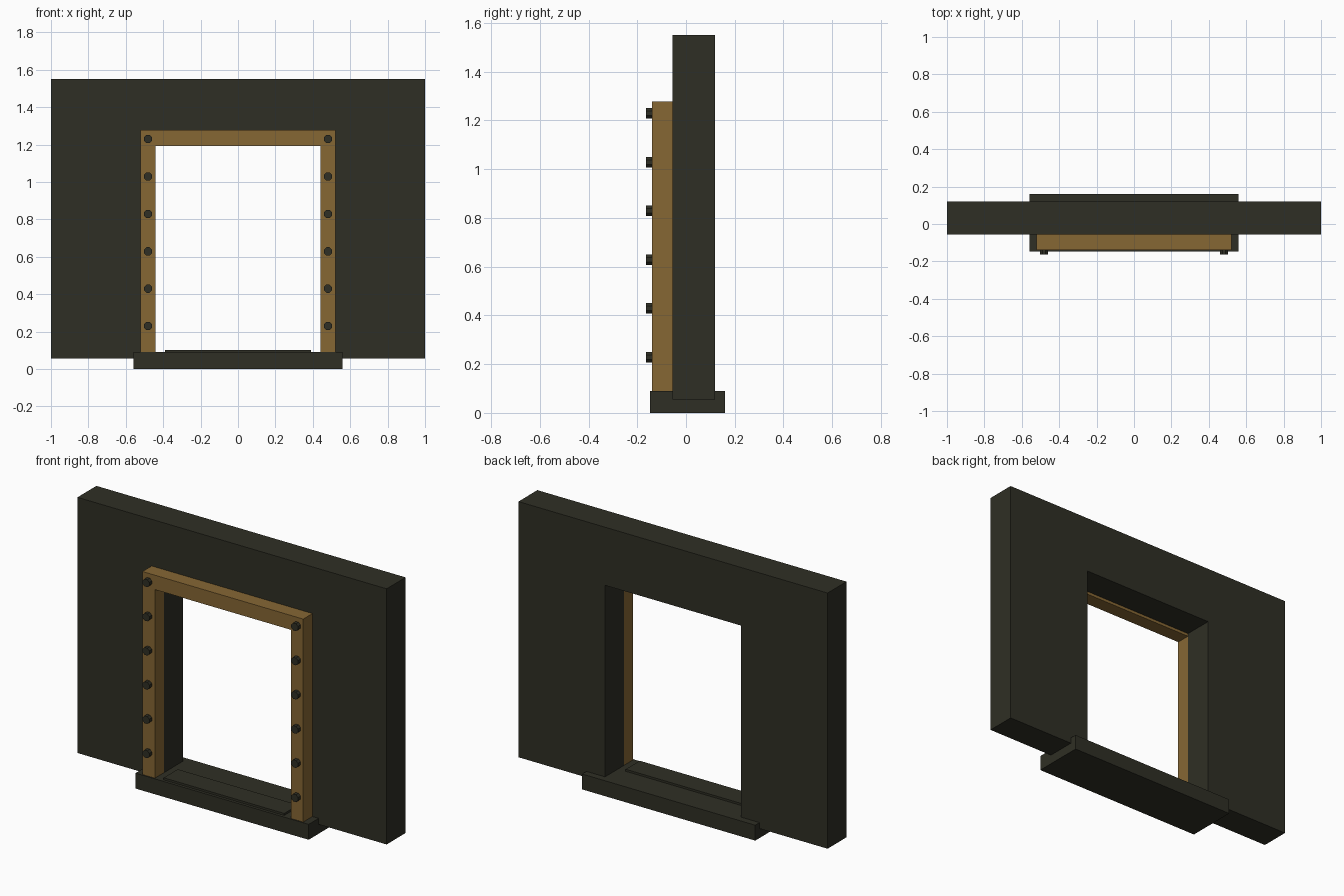
import bpy, bmesh, math
from mathutils import Matrix

if "Cube" in bpy.data.objects:
    bpy.data.objects.remove(bpy.data.objects["Cube"])


def material(name, rgb):
    m = bpy.data.materials.new(name)
    m.diffuse_color = (*rgb, 1)
    m.use_nodes = True
    m.node_tree.nodes["Principled BSDF"].inputs["Base Color"].default_value = m.diffuse_color
    return m


DARK = material("dark stone", (0.028, 0.028, 0.018))
BROWN = material("brown timber", (0.24, 0.135, 0.034))


def finish(bm, name, mat):
    bmesh.ops.recalc_face_normals(bm, faces=bm.faces)
    me = bpy.data.meshes.new(name)
    bm.to_mesh(me)
    bm.free()
    me.materials.append(mat)
    ob = bpy.data.objects.new(name, me)
    bpy.context.collection.objects.link(ob)
    return ob


def box(name, lo, hi, mat):
    bm = bmesh.new()
    size = [b - a for a, b in zip(lo, hi)]
    mid = [(a + b) / 2 for a, b in zip(lo, hi)]
    bmesh.ops.create_cube(bm, size=1, matrix=Matrix.Translation(mid) @ Matrix.Diagonal((*size, 1)))
    return finish(bm, name, mat)


def arch(name, outer, inner, bottom, top, inner_top, y0, y1, mat):
    """Upside-down U profile extruded along y."""
    pts = [(-outer, bottom), (-outer, top), (outer, top), (outer, bottom),
           (inner, bottom), (inner, inner_top), (-inner, inner_top), (-inner, bottom)]
    bm = bmesh.new()
    face = bm.faces.new([bm.verts.new((x, y0, z)) for x, z in pts])
    ext = bmesh.ops.extrude_face_region(bm, geom=[face], use_keep_orig=True)
    verts = [v for v in ext["geom"] if isinstance(v, bmesh.types.BMVert)]
    bmesh.ops.translate(bm, verts=verts, vec=(0, y1 - y0, 0))
    return finish(bm, name, mat)


# Wall with doorway, and timber surround on its front
arch("wall", 1.0, 0.44, 0.055, 1.55, 1.21, -0.055, 0.12, DARK)
arch("door_frame", 0.52, 0.44, 0.09, 1.277, 1.193, -0.14, -0.055, BROWN)

# Threshold and its raised tread plate
box("threshold", (-0.56, -0.147, 0), (0.56, 0.16, 0.09), DARK)
box("tread_plate", (-0.39, -0.13, 0.085), (0.39, 0.0, 0.102), DARK)

# Studs up both frame posts
for side, sx in (("left", -1), ("right", 1)):
    for i in range(6):
        bm = bmesh.new()
        bmesh.ops.create_cone(
            bm, cap_ends=True, segments=8, radius1=0.0235, radius2=0.0235, depth=0.04,
            matrix=Matrix.Translation((sx * 0.481, -0.144, 0.229 + 0.2 * i))
            @ Matrix.Rotation(math.pi / 2, 4, 'X') @ Matrix.Rotation(math.pi / 8, 4, 'Z'))
        finish(bm, f"{side}_stud_{i + 1}", DARK)
